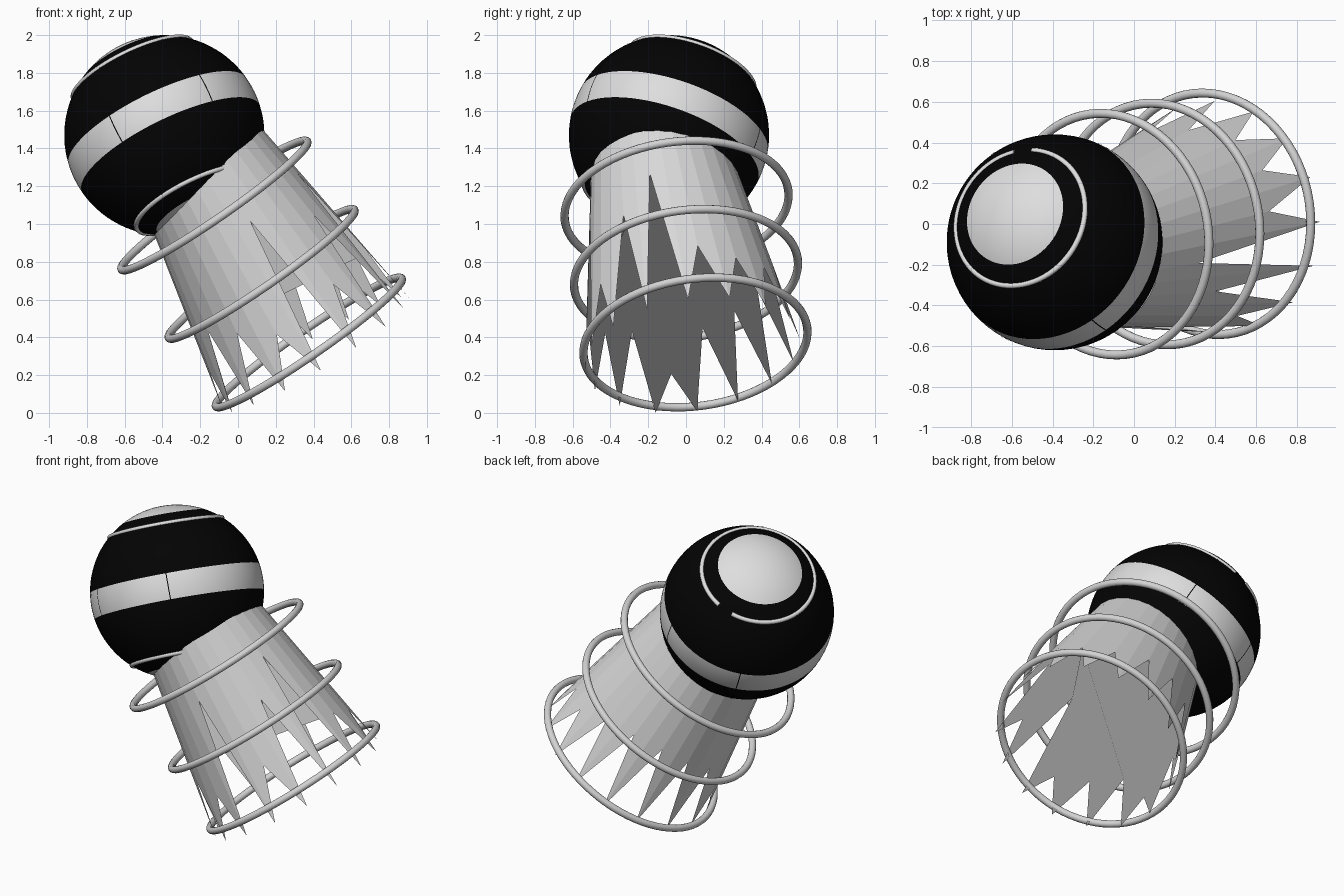
import bpy, bmesh, math
from mathutils import Vector, Matrix

if "Cube" in bpy.data.objects:
    bpy.data.objects.remove(bpy.data.objects["Cube"])


def mat(name, v):
    m = bpy.data.materials.new(name)
    m.diffuse_color = (v, v, v, 1)
    m.use_nodes = True
    m.node_tree.nodes["Principled BSDF"].inputs["Base Color"].default_value = m.diffuse_color
    return m


BLACK = mat("black", 0.001)
LIGHT = mat("light grey", 0.73)
SKIRT = mat("pale grey", 0.7)
STEEL = mat("mid grey", 0.65)


def frame(z_axis, x_hint, origin):
    """Matrix with local z along z_axis and local x near x_hint."""
    z = Vector(z_axis).normalized()
    x = Vector(x_hint)
    x = (x - x.dot(z) * z).normalized()
    y = z.cross(x)
    m = Matrix((x, y, z)).transposed().to_4x4()
    m.translation = Vector(origin)
    return m


def finish(bm, name, mats, matrix, smooth):
    me = bpy.data.meshes.new(name)
    for f in bm.faces:
        f.smooth = smooth
    bm.to_mesh(me)
    bm.free()
    for m in mats:
        me.materials.append(m)
    ob = bpy.data.objects.new(name, me)
    ob.matrix_world = matrix
    bpy.context.collection.objects.link(ob)
    return ob


def on_ball(r, polar, az):
    return Vector((r * math.sin(polar) * math.cos(az),
                   r * math.sin(polar) * math.sin(az), r * math.cos(polar)))


# Ball: black with light polar caps and an equator band, cut at exact latitudes
R = 0.53
BALL = frame((-0.42, 0.30, 0.855), (0.03, 0.87, -0.27), (-0.39, -0.09, 1.47))
CAP, BAND, RING = math.radians(29.4), math.asin(0.081 / R), math.radians(41.3)
stops = [0, CAP, math.pi / 2 - BAND, math.pi / 2 + BAND, math.pi - CAP, math.pi]
zone_steps = [8, 14, 6, 14, 8]
SEG = 72
bm = bmesh.new()
rows, zones = [], []
for i, n in enumerate(zone_steps):
    for k in range(n):
        rows.append(stops[i] + (stops[i + 1] - stops[i]) * k / n)
        zones.append(1 if i in (0, 2, 4) else 0)
rows.append(math.pi)
grid = []
for p in rows:
    if p in (0, math.pi):
        grid.append([bm.verts.new(on_ball(R, p, 0))] * SEG)
    else:
        grid.append([bm.verts.new(on_ball(R, p, 2 * math.pi * j / SEG)) for j in range(SEG)])
for i in range(len(rows) - 1):
    for j in range(SEG):
        k = (j + 1) % SEG
        loop = list(dict.fromkeys([grid[i][j], grid[i + 1][j], grid[i + 1][k], grid[i][k]]))
        bm.faces.new(loop).material_index = zones[i]
finish(bm, "ball", [BLACK, LIGHT], BALL, True)

# Thin dark seams running between the two polar rings
bm = bmesh.new()
for deg in (30, 150, 210, 330):
    az, w, prev = math.radians(deg), 0.003, None
    for k in range(41):
        p = RING + (math.pi - 2 * RING) * k / 40
        c = on_ball(R + 0.002, p, az)
        side = Vector((-math.sin(az), math.cos(az), 0)) * w
        cur = (bm.verts.new(c - side), bm.verts.new(c + side))
        if prev:
            bm.faces.new((prev[0], cur[0], cur[1], prev[1]))
        prev = cur
finish(bm, "ball_seams", [BLACK], BALL, True)


# Raised broken rings around each cap
def polar_ring(name, polar):
    cu = bpy.data.curves.new(name, "CURVE")
    cu.dimensions = "3D"
    cu.bevel_depth = 0.014
    cu.bevel_resolution = 2
    cu.use_fill_caps = True
    sp = cu.splines.new("POLY")
    gap, n = math.radians(8), 72
    sp.points.add(n)
    for k in range(n + 1):
        az = gap + (2 * math.pi - 2 * gap) * k / n
        sp.points[k].co = (*on_ball(R - 0.002, polar, az), 1)
    cu.materials.append(LIGHT)
    ob = bpy.data.objects.new(name, cu)
    ob.matrix_world = BALL
    bpy.context.collection.objects.link(ob)


polar_ring("upper_ball_ring", RING)
polar_ring("lower_ball_ring", math.pi - RING)

# Skirt: tapered shell ending in long pointed feathers of uneven depth
notch = [.36, .295, .30, .42, .48, .50, .48, .45, .22, .45, .38, .28, .86, .34, .69, .90]
N, TOP = len(notch), 1.2


def shell(az, t):
    r = 0.576 - 0.17 * t
    return Vector((r * math.cos(az), r * math.sin(az), t))


bm = bmesh.new()
step = 2 * math.pi / N
tip_az = [math.radians(2.5) + step * i for i in range(N)]
tips = [bm.verts.new(shell(a, 0)) for a in tip_az]
top_t = [bm.verts.new(shell(a, TOP)) for a in tip_az]
cuts = [bm.verts.new(shell(a + step / 2, t)) for a, t in zip(tip_az, notch)]
top_c = [bm.verts.new(shell(a + step / 2, TOP)) for a in tip_az]
for i in range(N):
    bm.faces.new((tips[i], cuts[i], top_c[i], top_t[i]))
    bm.faces.new((cuts[i - 1], tips[i], top_t[i], top_c[i - 1]))
# Single jagged face closing the underside
bm.faces.new([v for pair in zip(tips, cuts) for v in pair][::-1])
finish(bm, "feather_skirt", [SKIRT],
       frame((-0.513, -0.142, 0.847), (1, 0, 0), (0.418, 0.035, 0.305)), False)

# Three equal hoops around the skirt
low, high = Vector((0.375, 0.05, 0.373)), Vector((-0.125, -0.05, 1.098))
for i, name in enumerate(("lower_hoop", "middle_hoop", "upper_hoop")):
    bpy.ops.mesh.primitive_torus_add(major_segments=72, minor_segments=12,
                                     major_radius=0.597, minor_radius=0.022)
    ob = bpy.context.object
    ob.name = name
    ob.matrix_world = frame(high - low, (1, 0, 0), low.lerp(high, i / 2))
    ob.data.materials.append(STEEL)
    bpy.ops.object.shade_smooth()
